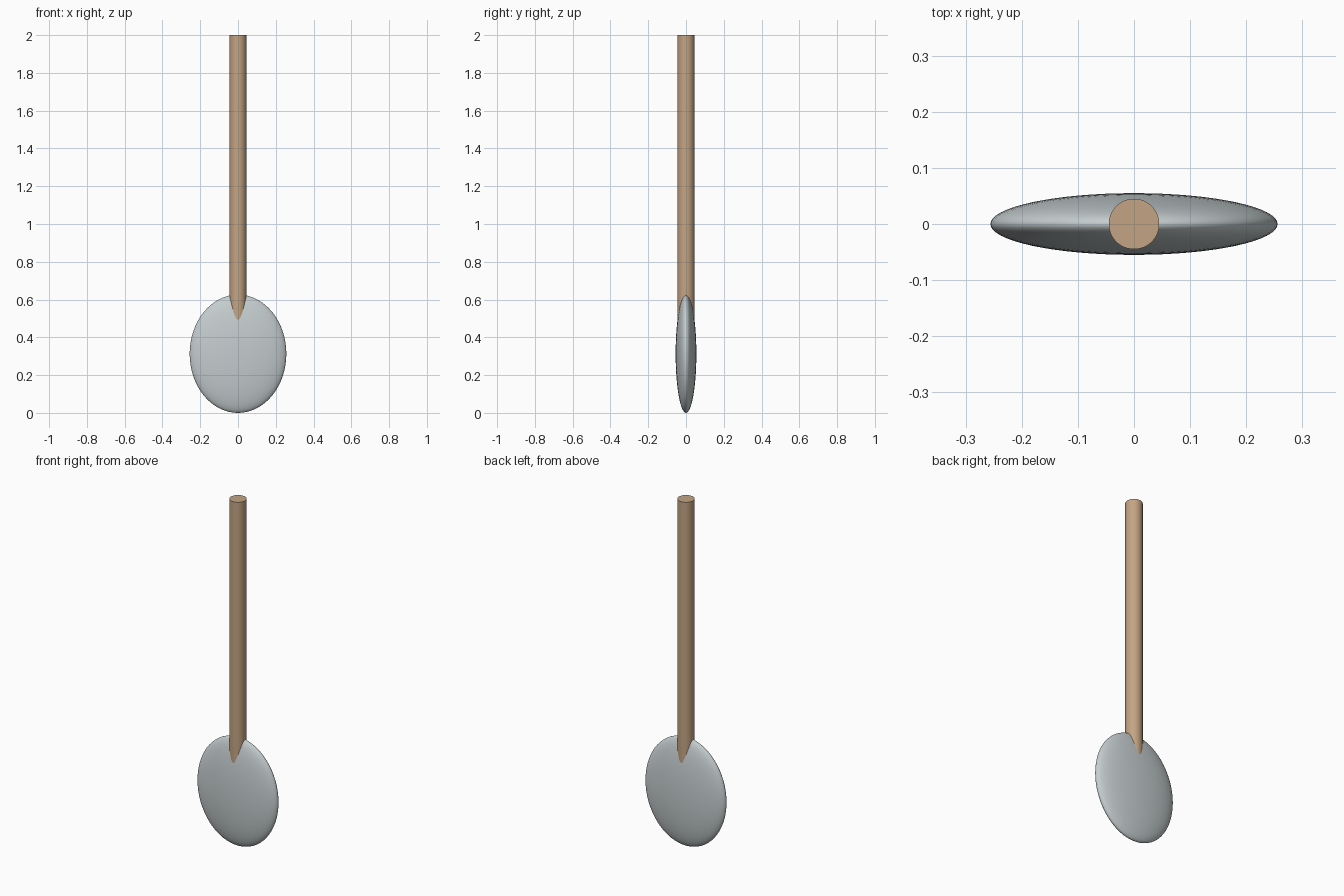
import bpy
import math

cube = bpy.data.objects.get("Cube")
if cube:
    bpy.data.objects.remove(cube, do_unlink=True)


def linear(c):
    return c / 12.92 if c <= 0.04045 else ((c + 0.055) / 1.055) ** 2.4


def make_material(name, r, g, b):
    colour = (*(linear(v / 255) for v in (r, g, b)), 1)
    mat = bpy.data.materials.new(name)
    mat.use_nodes = True
    mat.diffuse_color = colour
    mat.node_tree.nodes["Principled BSDF"].inputs["Base Color"].default_value = colour
    return mat


def finish(name, mat):
    obj = bpy.context.object
    obj.name = name
    obj.data.materials.append(mat)
    bpy.ops.object.transform_apply(location=False, rotation=False, scale=True)
    bpy.ops.object.shade_smooth_by_angle(angle=math.radians(40))
    return obj


wood = make_material("light wood", 196, 164, 132)
metal = make_material("pale grey metal", 197, 205, 207)

# Flattened oval blade
blade_half_height = 0.313
bpy.ops.mesh.primitive_uv_sphere_add(segments=64, ring_count=32, radius=1,
                                     location=(0, 0, blade_half_height))
bpy.context.object.scale = (0.256, 0.055, blade_half_height)
finish("blade", metal)

# Straight round handle, sunk into the blade
bottom, top = 0.4, 2.0
bpy.ops.mesh.primitive_cylinder_add(vertices=48, radius=0.045, depth=top - bottom,
                                    location=(0, 0, (top + bottom) / 2))
finish("handle", wood)
